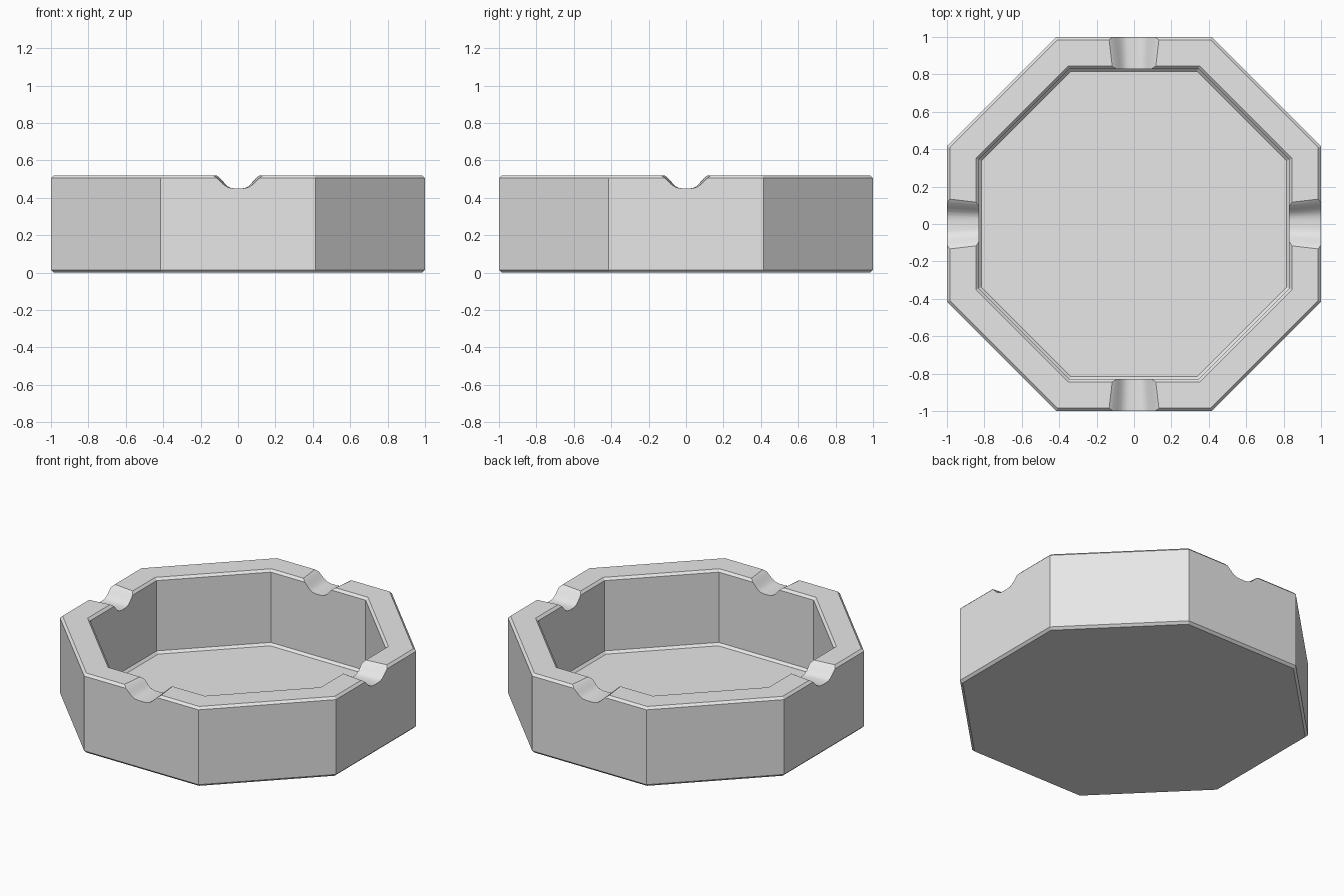
import bpy, bmesh
from math import cos, sin, pi
from mathutils import Matrix

if "Cube" in bpy.data.objects:
    bpy.data.objects.remove(bpy.data.objects["Cube"], do_unlink=True)

SIDES = 8
HEIGHT = 0.52
FLOOR = 0.03
WALL = 0.83      # inner wall, centre to flat
EDGE = 0.015     # chamfer size

grey = bpy.data.materials.new("light_grey")
grey.use_nodes = True
grey.diffuse_color = (0.8, 0.8, 0.8, 1)
grey.node_tree.nodes["Principled BSDF"].inputs["Base Color"].default_value = grey.diffuse_color


def loft(name, rings):
    """Object made of matching closed rings, capped at both ends."""
    bm = bmesh.new()
    loops = [[bm.verts.new(p) for p in ring] for ring in rings]
    for a, b in zip(loops, loops[1:]):
        for i in range(len(a)):
            j = (i + 1) % len(a)
            bm.faces.new((a[i], a[j], b[j], b[i]))
    bm.faces.new(loops[0][::-1])
    bm.faces.new(loops[-1])
    bmesh.ops.recalc_face_normals(bm, faces=bm.faces)
    mesh = bpy.data.meshes.new(name)
    bm.to_mesh(mesh)
    bm.free()
    mesh.materials.append(grey)
    obj = bpy.data.objects.new(name, mesh)
    bpy.context.collection.objects.link(obj)
    return obj


def octagon(apothem, z):
    r = apothem / cos(pi / SIDES)
    angles = [(2 * k + 1) * pi / SIDES for k in range(SIDES)]
    return [(r * cos(a), r * sin(a), z) for a in angles]


# Octagonal bowl: outside, rim, inside and floor
profile = [
    (1 - EDGE, 0), (1, EDGE), (1, HEIGHT - EDGE), (1 - EDGE, HEIGHT),
    (WALL + EDGE, HEIGHT), (WALL, HEIGHT - EDGE),
    (WALL, FLOOR + EDGE), (WALL - EDGE, FLOOR),
]
bowl = loft("octagonal_bowl", [octagon(a, z) for a, z in profile])

# Flared rest groove, wider towards the outside
half = [(0.165, 0.6), (0.165, 0.535), (0.135, 0.52), (0.118, 0.509), (0.1, 0.493),
        (0.082, 0.475), (0.064, 0.461), (0.045, 0.453), (0.023, 0.45)]
groove = half + [(-x, z) for x, z in reversed(half)]


def groove_ring(y):
    flare = 1 + 0.87 * (y - 1)
    return [(x * flare, y, z) for x, z in groove]


for k in range(4):
    cutter = loft("groove_cutter", [groove_ring(0.7), groove_ring(1.1)])
    cutter.data.transform(Matrix.Rotation(k * pi / 2, 4, "Z"))
    cutter.hide_render = True
    cut = bowl.modifiers.new("rest_groove", "BOOLEAN")
    cut.operation = "DIFFERENCE"
    cut.solver = "EXACT"
    cut.object = cutter
    bpy.context.view_layer.objects.active = bowl
    bpy.ops.object.modifier_apply(modifier=cut.name)
    bpy.data.objects.remove(cutter, do_unlink=True)

# Smooth grooves, crisp edges elsewhere
bpy.ops.object.select_all(action="DESELECT")
bowl.select_set(True)
bpy.context.view_layer.objects.active = bowl
bpy.ops.object.shade_smooth_by_angle(angle=pi / 7)
